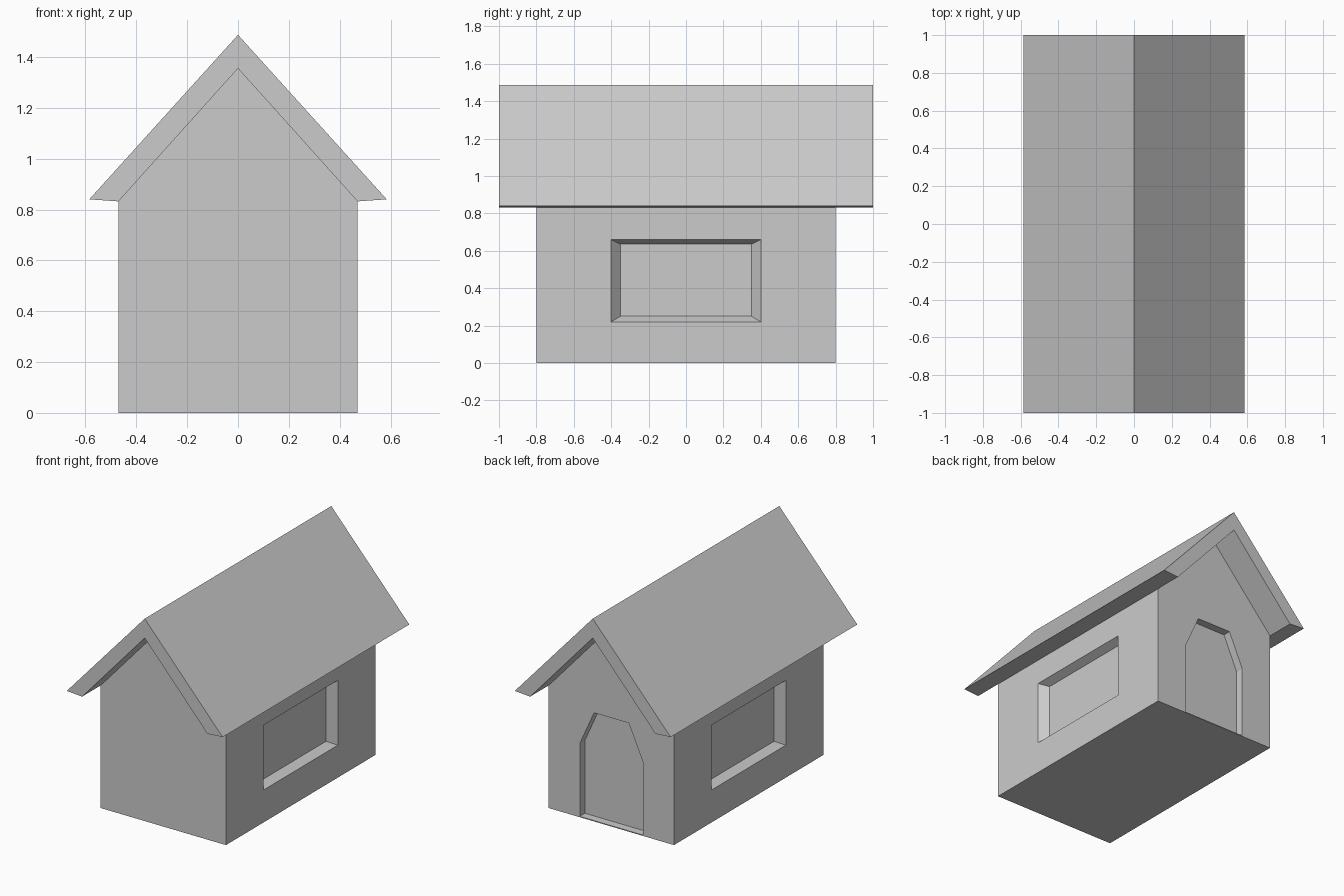
import bpy, bmesh

if "Cube" in bpy.data.objects:
    bpy.data.objects.remove(bpy.data.objects["Cube"])


def loft(name, start, end):
    """Closed solid between two matching outlines."""
    bm = bmesh.new()
    a = [bm.verts.new(p) for p in start]
    b = [bm.verts.new(p) for p in end]
    n = len(a)
    bm.faces.new(a)
    bm.faces.new(b[::-1])
    for i in range(n):
        j = (i + 1) % n
        bm.faces.new((a[i], b[i], b[j], a[j]))
    bmesh.ops.recalc_face_normals(bm, faces=bm.faces[:])
    mesh = bpy.data.meshes.new(name)
    bm.to_mesh(mesh)
    bm.free()
    obj = bpy.data.objects.new(name, mesh)
    bpy.context.collection.objects.link(obj)
    return obj


def along_y(name, profile, y0, y1):
    return loft(name, [(x, y0, z) for x, z in profile],
                [(x, y1, z) for x, z in profile])


def rect_x(x, y, z0, z1):
    return [(x, -y, z0), (x, y, z0), (x, y, z1), (x, -y, z1)]


# Gabled body
walls = along_y("walls", [(-.47, 0), (.47, 0), (.47, .832), (0, 1.355), (-.47, .832)],
                -.8, .8)

# Overhanging roof
along_y("roof", [(-.585, .84), (-.47, .832), (0, 1.355), (.47, .832),
                 (.585, .84), (0, 1.487)], -1, 1)

# Tapered window recesses on both sides
cutters = [loft("window_cutter", rect_x(s * .415, .35, .25, .635),
                rect_x(s * .525, .45, .19, .685)) for s in (-1, 1)]

# Arched doorway recess at the back
door = [(-.237, .006), (.237, .006), (.237, .5), (.13, .737), (-.13, .737), (-.237, .5)]
cutters.append(along_y("door_cutter", door, .745, .855))

for c in cutters:
    c.hide_render = True
    c.hide_set(True)
    m = walls.modifiers.new("recess", 'BOOLEAN')
    m.operation = 'DIFFERENCE'
    m.solver = 'EXACT'
    m.object = c
